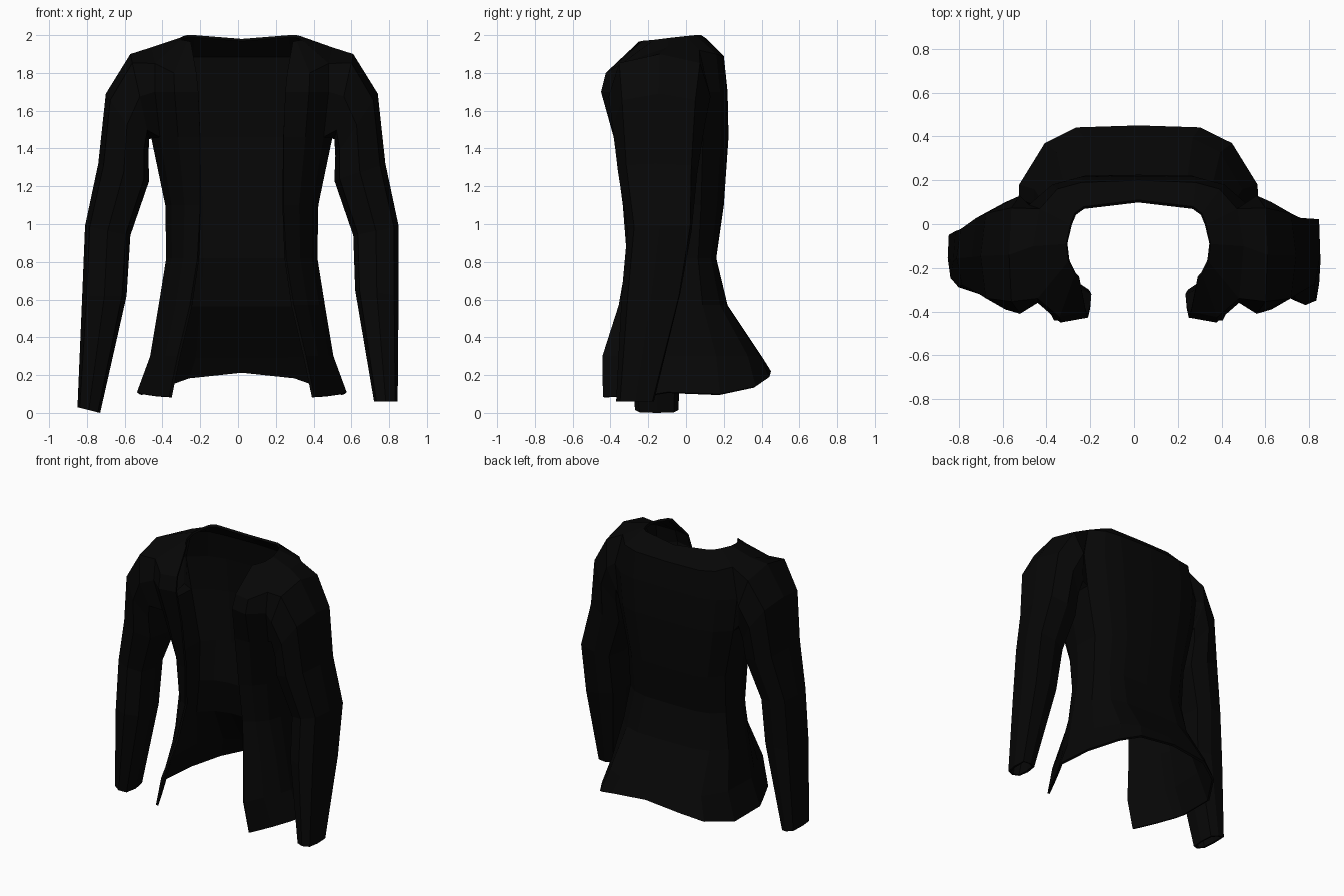
import bpy, bmesh, math
from mathutils import Vector

if "Cube" in bpy.data.objects:
    bpy.data.objects.remove(bpy.data.objects["Cube"])

CX = 0.02  # garment centre line

# Body rows: height, front edge x, front y, side x, back y, roundness of front panel
BODY = [(0.10, 0.385, -0.44, 0.555, 0.45, 0.0),
        (0.30, 0.34, -0.445, 0.485, 0.40, 0.1),
        (0.57, 0.275, -0.36, 0.44, 0.22, 0.2),
        (0.82, 0.235, -0.32, 0.40, 0.16, 0.45),
        (1.10, 0.22, -0.345, 0.405, 0.20, 0.6),
        (1.46, 0.22, -0.40, 0.48, 0.225, 0.85),
        (1.70, 0.23, -0.45, 0.51, 0.22, 1.0)]
HEM_Z = [0.085, 0.09, 0.10, 0.11, 0.10, 0.14, 0.19, 0.22]
# Yoke and neckline, front edge to back centre
YOKE = [(0.24, -0.40, 1.80), (0.36, -0.425, 1.80), (0.46, -0.34, 1.85), (0.48, -0.10, 1.935),
        (0.45, 0.07, 1.92), (0.37, 0.16, 1.90), (0.26, 0.19, 1.89), (0.0, 0.20, 1.89)]
NECK = [(0.27, -0.25, 1.965), (0.29, -0.23, 1.97), (0.32, -0.17, 1.975), (0.33, -0.09, 1.985),
        (0.31, 0.00, 1.995), (0.29, 0.05, 2.0), (0.25, 0.08, 2.0), (0.0, 0.11, 1.98)]
# Sleeve rings: outer x, z, inner x, z, front y, back y, fullness of outer back corner
SLEEVE = [(0.59, 1.90, 0.49, 1.45, -0.41, 0.13, 1.12),
          (0.72, 1.69, 0.495, 1.36, -0.39, 0.10, 1.12),
          (0.76, 1.32, 0.49, 1.23, -0.36, 0.06, 1.2)]
FOREARM = {1: [(0.83, 0.99, 0.59, 0.94, -0.31, 0.03, 1.35),
               (0.83, 0.62, 0.60, 0.65, -0.34, -0.03, 1.35),
               (0.825, 0.06, 0.70, 0.06, -0.37, -0.17, 1.3)],
           -1: [(0.83, 0.99, 0.59, 0.94, -0.31, 0.00, 1.2),
                (0.845, 0.62, 0.61, 0.62, -0.32, -0.02, 1.3),
                (0.87, 0.03, 0.75, 0.0, -0.27, -0.04, 1.3)]}


def body_row(z, fx, fy, sx, by, rnd):
    w = sx - fx
    f0 = fy * (1 - 0.05 * rnd)

    # Front panel blends from a flat diagonal to a rounded chest
    def panel(t, full):
        flat = f0 + (-0.10 - f0) * t
        return (fx + w * t, flat + (full - flat) * rnd, z)

    return [(fx, f0, z), panel(0.45, fy), panel(0.82, fy * 0.8),
            (sx, -0.10, z), (sx * 0.98, by * 0.4, z), (sx * 0.77, by * 0.82, z),
            (sx * 0.51, by * 0.98, z), (0, by, z)]


def sleeve_ring(ox, oz, ix, iz, yf, yb, corner):
    c = Vector(((ox + ix) / 2, (yf + yb) / 2, (oz + iz) / 2))
    u = Vector(((ox - ix) / 2, 0, (oz - iz) / 2))
    v = Vector((0, (yb - yf) / 2, 0))
    ring = []
    for i in range(8):
        a = i * math.pi / 4
        k = corner if i == 1 else 1.12 if i % 2 else 1.0
        ring.append(c + u * math.cos(a) * k + v * math.sin(a) * k)
    return ring


bm = bmesh.new()


def add_face(verts, side):
    bm.faces.new(verts if side > 0 else verts[::-1])


rows = [body_row(*r) for r in BODY]
rows[0] = [(x, y, z) for (x, y, _), z in zip(rows[0], HEM_Z)]
rows += [YOKE, NECK]

for side in (1, -1):
    def vert(p):
        return bm.verts.new((CX + side * p[0], p[1], p[2]))

    # Body panel with an armhole left open
    grid = [[vert(p) for p in row] for row in rows]
    for r in range(len(rows) - 1):
        for c in range(7):
            if r in (5, 6) and c in (2, 3):
                continue
            add_face([grid[r][c], grid[r][c + 1], grid[r + 1][c + 1], grid[r + 1][c]], side)
    # Sleeve grown from the armhole
    hole = [(7, 3), (7, 4), (6, 4), (5, 4), (5, 3), (5, 2), (6, 2), (7, 2)]
    last = [grid[r][c] for r, c in hole]
    for spec in SLEEVE + FOREARM[side]:
        ring = [vert(p) for p in sleeve_ring(*spec)]
        for i in range(8):
            j = (i + 1) % 8
            add_face([last[i], ring[i], ring[j], last[j]], side)
        last = ring

# Join the halves down the back and drop unused points
bmesh.ops.remove_doubles(bm, verts=bm.verts[:], dist=0.0005)
bmesh.ops.delete(bm, geom=[v for v in bm.verts if not v.link_faces], context='VERTS')
mesh = bpy.data.meshes.new("open_jacket")
bm.to_mesh(mesh)
bm.free()
jacket = bpy.data.objects.new("open_jacket", mesh)
bpy.context.collection.objects.link(jacket)

# Cloth thickness
cloth = jacket.modifiers.new("cloth_thickness", 'SOLIDIFY')
cloth.thickness = 0.016
cloth.offset = -1

mat = bpy.data.materials.new("black_cloth")
mat.diffuse_color = (0.002, 0.002, 0.002, 1)
mat.use_nodes = True
mat.node_tree.nodes["Principled BSDF"].inputs["Base Color"].default_value = mat.diffuse_color
mesh.materials.append(mat)
